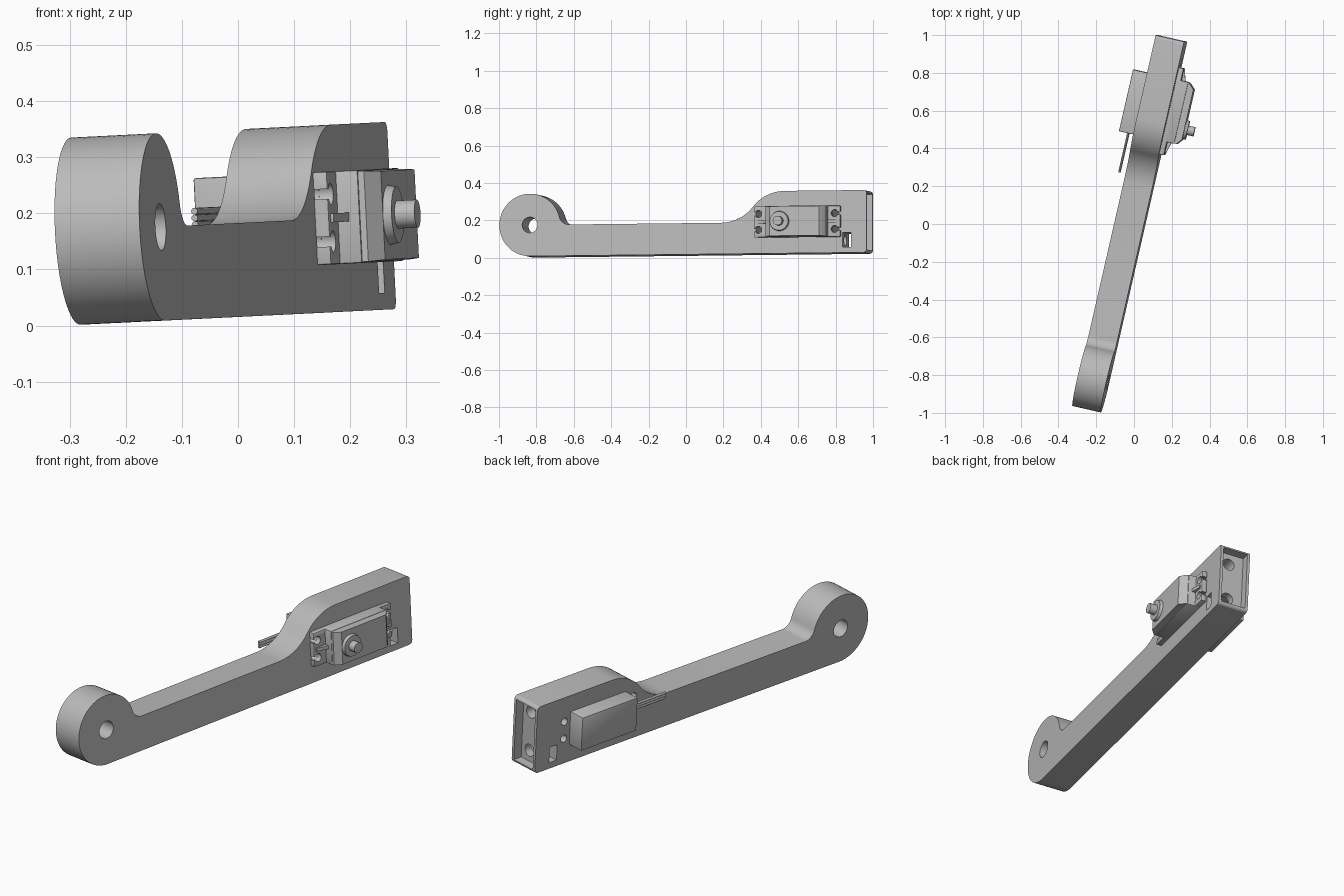
import bpy, bmesh
from math import sin, cos, pi, atan2, radians
from mathutils import Matrix, Vector

old = bpy.data.objects.get("Cube")
if old:
    bpy.data.objects.remove(old)

grey = bpy.data.materials.new("plain_grey")
grey.use_nodes = True
colour = (0.5, 0.5, 0.5, 1)
grey.diffuse_color = colour
grey.node_tree.nodes["Principled BSDF"].inputs["Base Color"].default_value = colour

# Tilted frame shared by all parts: x across the arm, y along it, z up
along = Vector((0.223, 0.975, 0.011)).normalized()
across = Vector((0.973, -0.223, 0.049)).normalized()
up = across.cross(along).normalized()
across = along.cross(up)
frame = Matrix((across, along, up)).transposed().to_4x4()
frame.translation = (-0.018, 0, 0.0145)


def finish(name, bm):
    bmesh.ops.recalc_face_normals(bm, faces=bm.faces)
    mesh = bpy.data.meshes.new(name)
    bm.to_mesh(mesh)
    bm.free()
    mesh.materials.append(grey)
    obj = bpy.data.objects.new(name, mesh)
    bpy.context.collection.objects.link(obj)
    obj.matrix_world = frame
    return obj


def box(name, x, y, z, bevel=0):
    bm = bmesh.new()
    bmesh.ops.create_cube(bm, size=1)
    for v in bm.verts:
        v.co = [(r[0] + r[1]) / 2 + c * (r[1] - r[0]) for r, c in zip((x, y, z), v.co)]
    if bevel:
        bmesh.ops.bevel(bm, geom=bm.edges[:], offset=bevel, segments=2, affect='EDGES', profile=0.5)
    return finish(name, bm)


def rod(name, axis, start, length, r1, r2=None, sides=32):
    bm = bmesh.new()
    turn = Matrix.Rotation(pi / 2, 4, 'Y') if axis == 'x' else Matrix.Rotation(-pi / 2, 4, 'X')
    bmesh.ops.create_cone(bm, cap_ends=True, segments=sides, radius1=r1,
                          radius2=r1 if r2 is None else r2, depth=length,
                          matrix=Matrix.Translation(start) @ turn @ Matrix.Translation((0, 0, length / 2)))
    return finish(name, bm)


def extrude(name, outline, x0, x1):
    bm = bmesh.new()
    face = bm.faces.new([bm.verts.new((x0, y, z)) for y, z in outline])
    new = bmesh.ops.extrude_face_region(bm, geom=[face])["geom"]
    bmesh.ops.translate(bm, vec=(x1 - x0, 0, 0), verts=[g for g in new if isinstance(g, bmesh.types.BMVert)])
    return finish(name, bm)


def cut(obj, cutters):
    bpy.context.view_layer.objects.active = obj
    for c in cutters:
        mod = obj.modifiers.new("cut", 'BOOLEAN')
        mod.operation, mod.solver, mod.object = 'DIFFERENCE', 'EXACT', c
        bpy.ops.object.modifier_apply(modifier=mod.name)
        bpy.data.objects.remove(c)


def arc(cy, cz, r, a0, a1, n):
    return [(cy + r * cos(a0 + (a1 - a0) * i / n), cz + r * sin(a0 + (a1 - a0) * i / n)) for i in range(n + 1)]


# Arm: round eye, fillet, slim bar, S-shaped rise and tall block
HALF, R, EYE, END, T = 0.167, 0.167, -0.839, 1.008, 0.0775
fil = 0.055
reach = (R * R + 2 * R * fil) ** 0.5
meet = atan2(fil, reach)
bend, sweep, rise = 0.224, radians(51.1), 0.21
top = 2 * HALF
crest = rise + 2 * bend * sin(sweep)
corner = 0.018
outline = arc(EYE, HALF, R, 1.5 * pi, meet, 48)
outline += arc(EYE + reach, HALF + fil, fil, meet + pi, 1.5 * pi, 10)[1:]
outline += arc(rise, HALF + bend, bend, -pi / 2, -pi / 2 + sweep, 12)
outline += arc(crest, top - bend, bend, pi / 2 + sweep, pi / 2, 12)[1:]
outline += arc(END - corner, top - corner, corner, pi / 2, 0, 5)
outline += arc(END - corner, corner, corner, 0, -pi / 2, 5)
arm = extrude("arm", outline, -T, T)

# Arm openings: pivot hole, nut slot, end recess, end bores, screw holes
cutters = [rod("cut", 'x', (-0.2, EYE, HALF), 0.4, 0.042),
           box("cut", (-0.2, 0.2), (0.877, 0.922), (0.03, 0.107)),
           box("cut", (-T + 0.014, T - 0.014), (END - 0.045, 1.1), (0.016, top - 0.016))]
cutters += [rod("cut", 'y', (0.012, 0.86, z), 0.2, 0.03) for z in (0.07, 0.262)]
MID, screws = 0.168, [(y, z) for y in (0.42, 0.838) for z in (0.126, 0.211)]
cutters += [rod("cut", 'x', (-0.2, y, z), 0.4, 0.018) for y, z in screws]
cut(arm, cutters)

# Motor case, passing through the arm
low, high = MID - 0.083, MID + 0.083
box("motor_case", (-0.158, 0.143), (0.468, 0.803), (low, high), 0.004)

# Mounting flange with open-ended screw slots
flange = box("motor_flange", (T - 0.002, 0.103), (0.397, 0.868), (low, high), 0.004)
cutters = [rod("cut", 'x', (0, y, z), 0.2, 0.019) for y, z in screws]
for y, z in screws:
    ends = (0.38, y) if y < 0.6 else (y, 0.89)
    cutters.append(box("cut", (0, 0.2), ends, (z - 0.009, z + 0.009)))
cut(flange, cutters)

# Gusset ribs between flange and case
for name, tip, root in (("front_rib", 0.41, 0.475), ("rear_rib", 0.855, 0.798)):
    bm = bmesh.new()
    for z in (MID - 0.008, MID + 0.008):
        for x, y in ((0.1, tip), (0.1, root), (0.125, root), (0.108, tip)):
            bm.verts.new((x, y, z))
    bmesh.ops.convex_hull(bm, input=bm.verts)
    finish(name, bm)

# Chamfered gear cover
bm = bmesh.new()
for x, y0, y1, inset in ((0.143, 0.47, 0.8, 0.002), (0.154, 0.47, 0.795, 0.002), (0.178, 0.5, 0.77, 0.004)):
    for y in (y0, y1):
        for z in (low + inset, high - inset):
            bm.verts.new((x, y, z))
bmesh.ops.convex_hull(bm, input=bm.verts)
finish("gear_cover", bm)

# Output boss and shaft
SHAFT = 0.553
rod("output_boss", 'x', (0.175, SHAFT, MID), 0.018, 0.054, 0.05, 40)
rod("output_shaft", 'x', (0.17, SHAFT, MID), 0.059, 0.025)

# Three leads leaving the case
for i in range(3):
    rod("lead_%d" % (i + 1), 'y', (-0.11, 0.255, 0.168 + 0.012 * i), 0.22, 0.006, sides=12)

# Smooth round surfaces, keep edges crisp
bpy.ops.object.select_all(action='DESELECT')
for obj in bpy.context.collection.objects:
    if obj.type == 'MESH' and obj.data.materials and obj.data.materials[0] == grey:
        obj.select_set(True)
        bpy.context.view_layer.objects.active = obj
bpy.ops.object.shade_smooth_by_angle(angle=radians(30))
